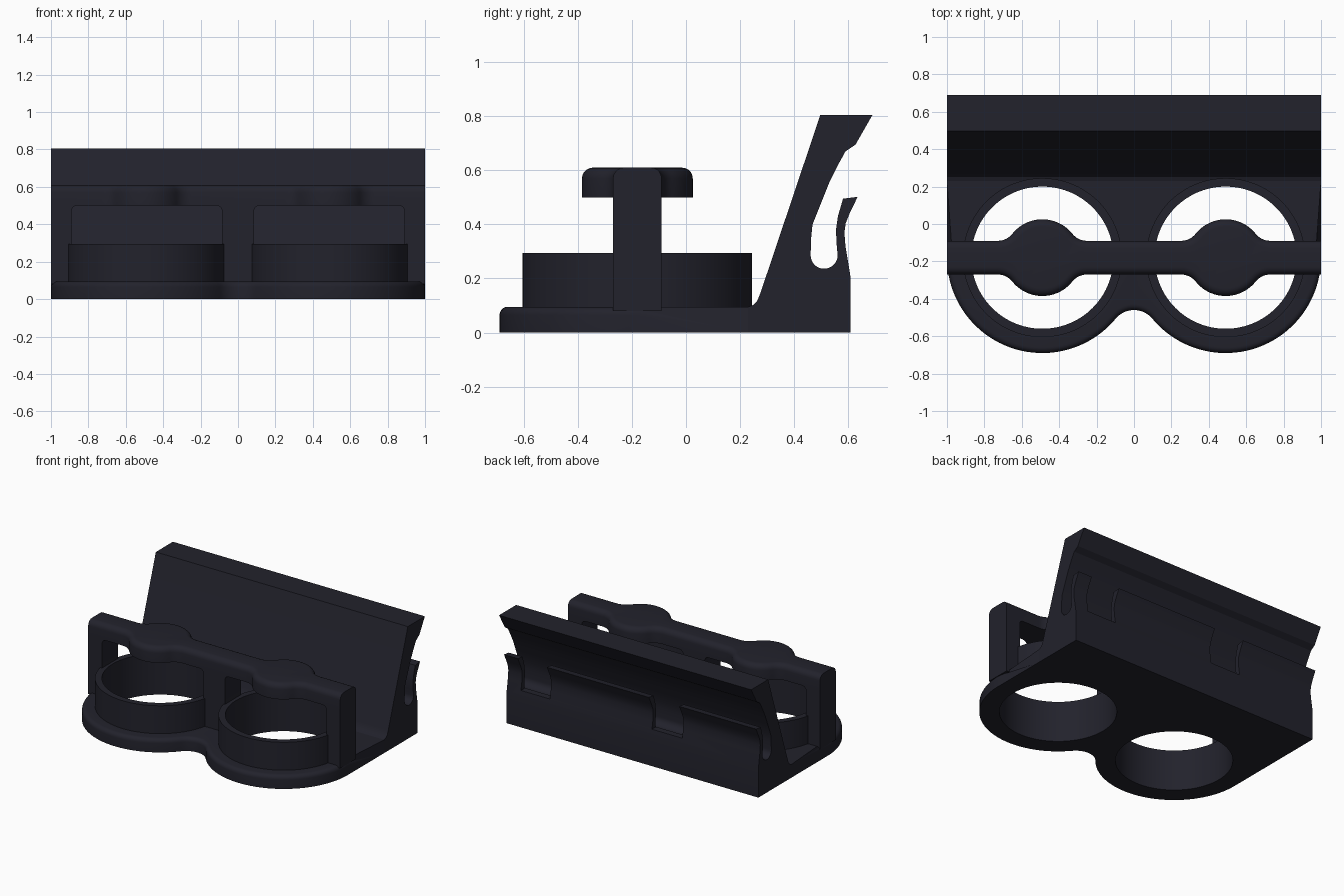
import bpy
import bmesh
from math import cos, sin, radians, atan2, degrees, sqrt

if "Cube" in bpy.data.objects:
    bpy.data.objects.remove(bpy.data.objects["Cube"], do_unlink=True)

plastic = bpy.data.materials.new("dark_plastic")
plastic.use_nodes = True
COLOUR = (0.016, 0.016, 0.025, 1)
plastic.diffuse_color = COLOUR
plastic.node_tree.nodes["Principled BSDF"].inputs["Base Color"].default_value = COLOUR

CUP_X, CUP_Y = 0.49, -0.18
BORE, RING, RIM = 0.38, 0.425, 0.51


def arc(cx, cy, r, start, end, steps):
    """Points along an arc, angles in degrees."""
    angles = [radians(start + (end - start) * i / steps) for i in range(steps + 1)]
    return [(cx + r * cos(a), cy + r * sin(a)) for a in angles]


def prism(name, outline, lo, hi, axis, round_edge=None, radius=0.03):
    """Extrude a 2D outline along an axis; round the edges that pass a test."""
    place = {"x": lambda p, t: (t, p[0], p[1]),
             "y": lambda p, t: (p[0], t, p[1]),
             "z": lambda p, t: (p[0], p[1], t)}[axis]
    bm = bmesh.new()
    a = [bm.verts.new(place(p, lo)) for p in outline]
    b = [bm.verts.new(place(p, hi)) for p in outline]
    bm.faces.new(a)
    bm.faces.new(b)
    n = len(a)
    for i in range(n):
        j = (i + 1) % n
        bm.faces.new((a[i], a[j], b[j], b[i]))
    bmesh.ops.recalc_face_normals(bm, faces=bm.faces)
    if round_edge:
        edges = [e for e in bm.edges if round_edge(e.verts[0].co, e.verts[1].co)]
        bmesh.ops.bevel(bm, geom=edges, offset=radius, segments=5,
                        profile=0.5, affect="EDGES")
    return finish(name, bm)


def finish(name, bm):
    mesh = bpy.data.meshes.new(name)
    bm.to_mesh(mesh)
    bm.free()
    mesh.materials.append(plastic)
    obj = bpy.data.objects.new(name, mesh)
    bpy.context.collection.objects.link(obj)
    return obj


def activate(obj):
    bpy.ops.object.select_all(action="DESELECT")
    obj.select_set(True)
    bpy.context.view_layer.objects.active = obj


def cut(obj, cutter):
    """Subtract the cutter and discard it."""
    cutter.hide_render = True
    mod = obj.modifiers.new("cut", "BOOLEAN")
    mod.operation = "DIFFERENCE"
    mod.solver = "EXACT"
    mod.object = cutter
    activate(obj)
    bpy.ops.object.modifier_apply(modifier=mod.name)
    bpy.data.objects.remove(cutter, do_unlink=True)


parts = []

# Base plate: two round lobes blended by a concave fillet
FIL, DROP = 0.127, 0.407
BACK = 0.23
tilt = degrees(atan2(DROP, CUP_X))
outline = [(1, BACK), (-1, BACK)]
outline += arc(-CUP_X, CUP_Y, RIM, 180, 360 - tilt, 40)
outline += arc(0, CUP_Y - DROP, FIL, 180 - tilt, tilt, 16)[1:-1]
outline += arc(CUP_X, CUP_Y, RIM, 180 + tilt, 360, 40)
base = prism("base_plate", outline, 0, 0.095, "z",
             lambda p, q: min(p.z, q.z) > 0.09 and max(p.y, q.y) < CUP_Y + 0.01
             and abs(p.x - q.x) < 0.9)
for s in (-1, 1):
    cut(base, prism("bore_cutter", arc(s * CUP_X, CUP_Y, RING, 0, 357, 119), -0.1, 0.3, "z"))
parts.append(base)

# Cup rings
for side, s in (("right", -1), ("left", 1)):
    bm = bmesh.new()
    section = [(BORE, 0), (RING, 0), (RING, 0.295), (BORE, 0.295)]
    loops = [[bm.verts.new((x, y, z)) for x, y in arc(s * CUP_X, CUP_Y, r, 0, 357, 119)]
             for r, z in section]
    for k, ring in enumerate(loops):
        nxt = loops[(k + 1) % 4]
        for i in range(len(ring)):
            j = (i + 1) % len(ring)
            bm.faces.new((ring[i], ring[j], nxt[j], nxt[i]))
    bmesh.ops.recalc_face_normals(bm, faces=bm.faces)
    parts.append(finish(side + "_cup_ring", bm))

# Bridge bar with a round pad over each cup
HALF, PAD, BLEND = 0.09, 0.205, 0.1
dx = sqrt((PAD + BLEND) ** 2 - (HALF + BLEND) ** 2)
t = degrees(atan2(HALF + BLEND, dx))
edge = [(-1, HALF)]
for cx in (-CUP_X, CUP_X):
    edge += arc(cx - dx, HALF + BLEND, BLEND, -90, -t, 8)
    edge += arc(cx, 0, PAD, 180 - t, t, 24)[1:-1]
    edge += arc(cx + dx, HALF + BLEND, BLEND, 180 + t, 270, 8)
edge.append((1, HALF))
outline = [(x, CUP_Y + y) for x, y in edge]
outline += [(x, CUP_Y - y) for x, y in reversed(edge)]
parts.append(prism("bridge_bar", outline, 0.5, 0.61, "z",
                   lambda p, q: min(p.z, q.z) > 0.6 and abs(p.x - q.x) > 1e-5,
                   0.04))

# Bridge posts, flared where they meet the bar
FLARE = 0.03
for name, x0, x1 in (("right_post", -1, -0.89), ("centre_post", -0.085, 0.085),
                     ("left_post", 0.89, 1)):
    outline = [(x0, 0.08), (x1, 0.08)]
    if x1 < 1:
        outline += arc(x1 + FLARE, 0.5 - FLARE, FLARE, 180, 90, 6)
    else:
        outline.append((x1, 0.5))
    if x0 > -1:
        outline += arc(x0 - FLARE, 0.5 - FLARE, FLARE, 90, 0, 6)
    else:
        outline.append((x0, 0.5))
    parts.append(prism(name, outline, CUP_Y - HALF, CUP_Y + HALF, "y"))

# Leaning back wall with a clip slot and a springy lip
profile = [(BACK, 0), (BACK, 0.095), (0.25, 0.102), (0.264, 0.118), (0.275, 0.145),
           (0.497, 0.805), (0.69, 0.805), (0.627, 0.695), (0.59, 0.67),
           (0.557, 0.61), (0.53, 0.555), (0.5, 0.48), (0.468, 0.4), (0.463, 0.35)]
profile += arc(0.511, 0.286, 0.05, 180, 360, 16)
profile += [(0.557, 0.33), (0.555, 0.38), (0.562, 0.43), (0.581, 0.495),
            (0.635, 0.502), (0.605, 0.44), (0.591, 0.405), (0.586, 0.37),
            (0.59, 0.32), (0.608, 0.21), (0.608, 0)]
wall = prism("back_wall", profile, -1, 1, "x")

# Two notches through the lip
for x0, x1 in ((-0.39, -0.15), (0.66, 0.89)):
    box = [(0.528, 0.26), (0.7, 0.26), (0.7, 0.53), (0.528, 0.53)]
    cut(wall, prism("notch_cutter", box, x0, x1, "x"))
parts.append(wall)

# Smooth curves, keep corners crisp
for obj in parts:
    activate(obj)
    bpy.ops.object.shade_smooth_by_angle(angle=radians(25))
